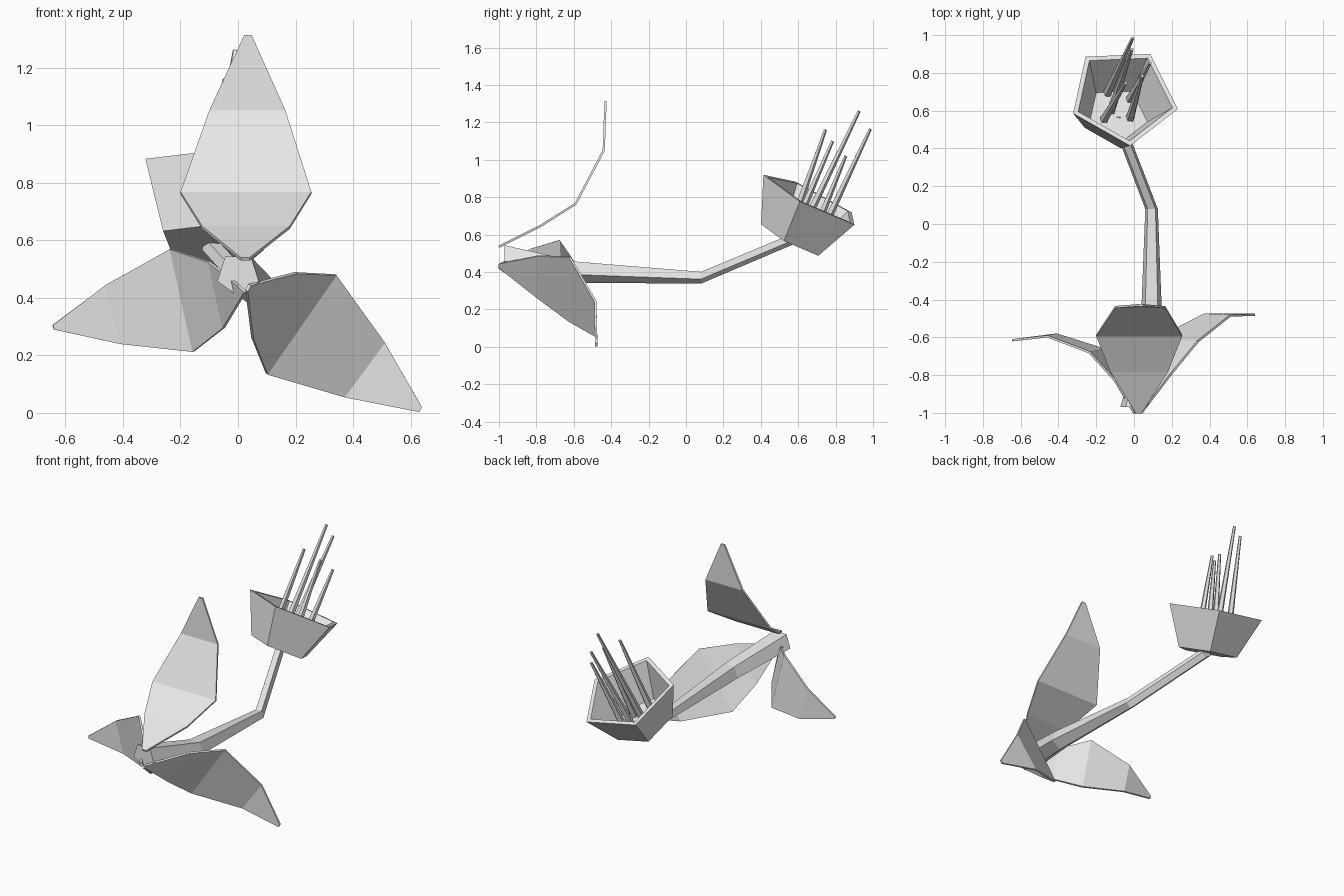
import bpy
import bmesh
from math import cos, sin, radians
from mathutils import Vector

cube = bpy.data.objects.get("Cube")
if cube:
    bpy.data.objects.remove(cube, do_unlink=True)

GREY = (0.8, 0.8, 0.8, 1.0)
mat = bpy.data.materials.new("pale_grey")
mat.use_nodes = True
mat.diffuse_color = GREY
mat.node_tree.nodes["Principled BSDF"].inputs["Base Color"].default_value = GREY


def loft(name, rings, closed=True):
    """Skin faces between rings of points; closed rings are also capped."""
    bm = bmesh.new()
    rows = [[bm.verts.new(p) for p in ring] for ring in rings]
    count = len(rows[0])
    for low, high in zip(rows, rows[1:]):
        for i in range(count if closed else count - 1):
            j = (i + 1) % count
            bm.faces.new((low[i], low[j], high[j], high[i]))
    if closed:
        bm.faces.new(rows[0][::-1])
        bm.faces.new(rows[-1])
    bmesh.ops.recalc_face_normals(bm, faces=bm.faces[:])
    mesh = bpy.data.meshes.new(name)
    bm.to_mesh(mesh)
    bm.free()
    mesh.materials.append(mat)
    obj = bpy.data.objects.new(name, mesh)
    bpy.context.collection.objects.link(obj)
    return obj


def ring(center, u, v, radius, sides=5):
    """Regular polygon whose first corner points along u."""
    return [Vector(center) + radius * (u * cos(a) + v * sin(a))
            for a in (radians(360 * i / sides) for i in range(sides))]


def leaf(name, rows):
    """Thin folded blade through pairs of edge points."""
    obj = loft(name, rows, closed=False)
    thick = obj.modifiers.new("thickness", 'SOLIDIFY')
    thick.thickness = 0.012
    thick.offset = 0


# Three folded leaves, each from root to tip
leaf("upper_leaf", [
    ((0.01, -1.0, 0.535), (0.04, -1.0, 0.535)),
    ((-0.125, -0.78, 0.645), (0.18, -0.78, 0.645)),
    ((-0.20, -0.59, 0.765), (0.255, -0.59, 0.765)),
    ((-0.10, -0.44, 1.05), (0.165, -0.44, 1.05)),
    ((0.022, -0.43, 1.315), (0.047, -0.43, 1.315)),
])
leaf("left_leaf", [
    ((0.04, -1.0, 0.445), (0.03, -1.0, 0.425)),
    ((0.20, -0.79, 0.487), (0.05, -0.79, 0.26)),
    ((0.34, -0.62, 0.48), (0.10, -0.62, 0.135)),
    ((0.51, -0.485, 0.245), (0.37, -0.48, 0.055)),
    ((0.64, -0.48, 0.02), (0.63, -0.48, 0.003)),
])
leaf("right_leaf", [
    ((0.0, -1.0, 0.445), (0.025, -1.0, 0.42)),
    ((-0.10, -0.83, 0.525), (-0.05, -0.82, 0.295)),
    ((-0.235, -0.68, 0.57), (-0.155, -0.665, 0.213)),
    ((-0.46, -0.595, 0.445), (-0.41, -0.585, 0.24)),
    ((-0.645, -0.615, 0.305), (-0.64, -0.615, 0.29)),
])

# Five-sided tapering stem with one edge facing down
X, DOWN = Vector((1, 0, 0)), Vector((0, 0, -1))
path = [((0, -0.97, 0.482), 0.076), ((0.093, -0.58, 0.405), 0.062),
        ((0.093, 0.08, 0.373), 0.035), ((-0.094, 0.567, 0.578), 0.033)]
loft("stem", [ring(c, DOWN, X, r) for c, r in path])

# Tilted five-sided cup with a thick rim and a hollow inside
base = Vector((-0.093, 0.568, 0.574))
axis = Vector((0.15, 0.45, 0.88)).normalized()
u = Vector((0.036, -0.27, 0.129))
u = (u - axis * u.dot(axis)).normalized()
v = axis.cross(u)
profile = [(0.187, 0), (0.297, 0.246), (0.267, 0.246), (0.165, 0.025)]
loft("cup", [ring(base + axis * h, u, v, r) for r, h in profile])

# Slender tapering stalks rising from the cup floor
stalks = [
    ((-0.16, 0.55, 0.61), (-0.045, 0.745, 1.16)),
    ((-0.02, 0.56, 0.59), (0.045, 0.783, 1.10)),
    ((-0.12, 0.60, 0.59), (-0.01, 0.925, 1.26)),
    ((-0.02, 0.66, 0.55), (0.085, 0.853, 1.02)),
    ((-0.14, 0.69, 0.54), (-0.005, 0.985, 1.165)),
]
for foot, tip in stalks:
    foot, tip = Vector(foot), Vector(tip)
    along = (tip - foot).normalized()
    side = along.cross(X).normalized()
    across = along.cross(side)
    loft("stalk", [ring(foot, side, across, 0.024), ring(tip, side, across, 0.009)])
